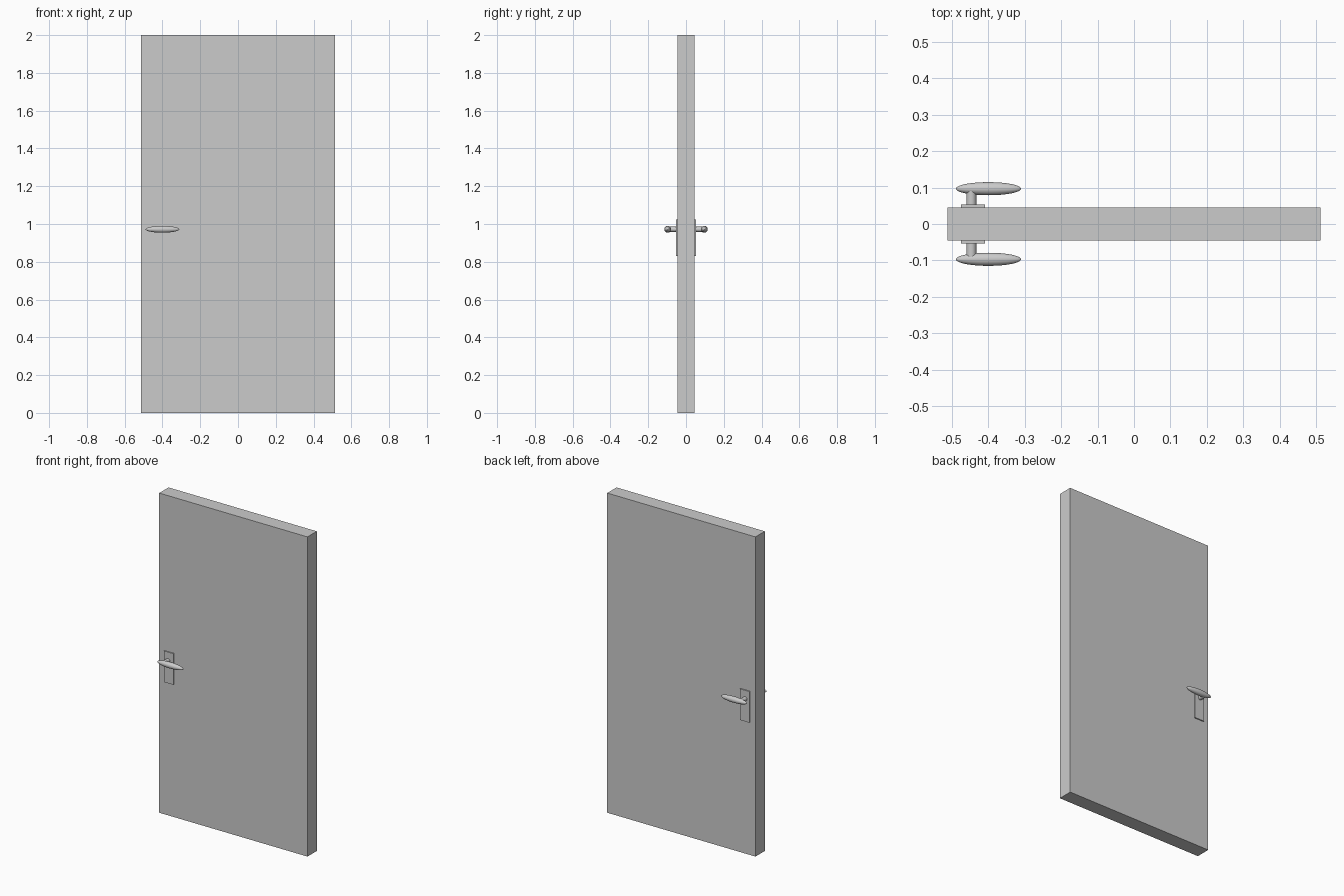
import bpy
from math import pi

if "Cube" in bpy.data.objects:
    bpy.data.objects.remove(bpy.data.objects["Cube"])


def box(name, lo, hi):
    centre = [(a + b) / 2 for a, b in zip(lo, hi)]
    bpy.ops.mesh.primitive_cube_add(size=1, location=centre)
    ob = bpy.context.object
    ob.name = name
    ob.scale = [b - a for a, b in zip(lo, hi)]
    bpy.ops.object.transform_apply(location=False, rotation=False, scale=True)
    return ob


# Door slab
box("door_panel", (-0.513, -0.046, 0), (0.513, 0.046, 2))

# Handle set on each face
for side, s in (("front", -1), ("back", 1)):
    # Backing plate
    y0, y1 = sorted((s * 0.045, s * 0.053))
    box(side + "_handle_plate", (-0.476, y0, 0.83), (-0.41, y1, 1.025))

    # Spindle from plate to lever
    bpy.ops.mesh.primitive_cylinder_add(
        vertices=32, radius=0.0135, depth=0.045,
        location=(-0.447, s * 0.0725, 0.972), rotation=(pi / 2, 0, 0))
    bpy.context.object.name = side + "_handle_spindle"
    bpy.ops.object.shade_smooth_by_angle()

    # Stretched, rounded lever
    bpy.ops.mesh.primitive_uv_sphere_add(
        segments=32, ring_count=24, radius=1,
        location=(0, 0, 0), rotation=(0, pi / 2, 0))
    lever = bpy.context.object
    lever.name = side + "_handle_lever"
    bpy.ops.object.transform_apply(rotation=True)
    lever.scale = (0.0895, 0.018, 0.018)
    bpy.ops.object.transform_apply(scale=True)
    lever.location = (-0.4, s * 0.097, 0.972)
    bpy.ops.object.shade_smooth_by_angle()
